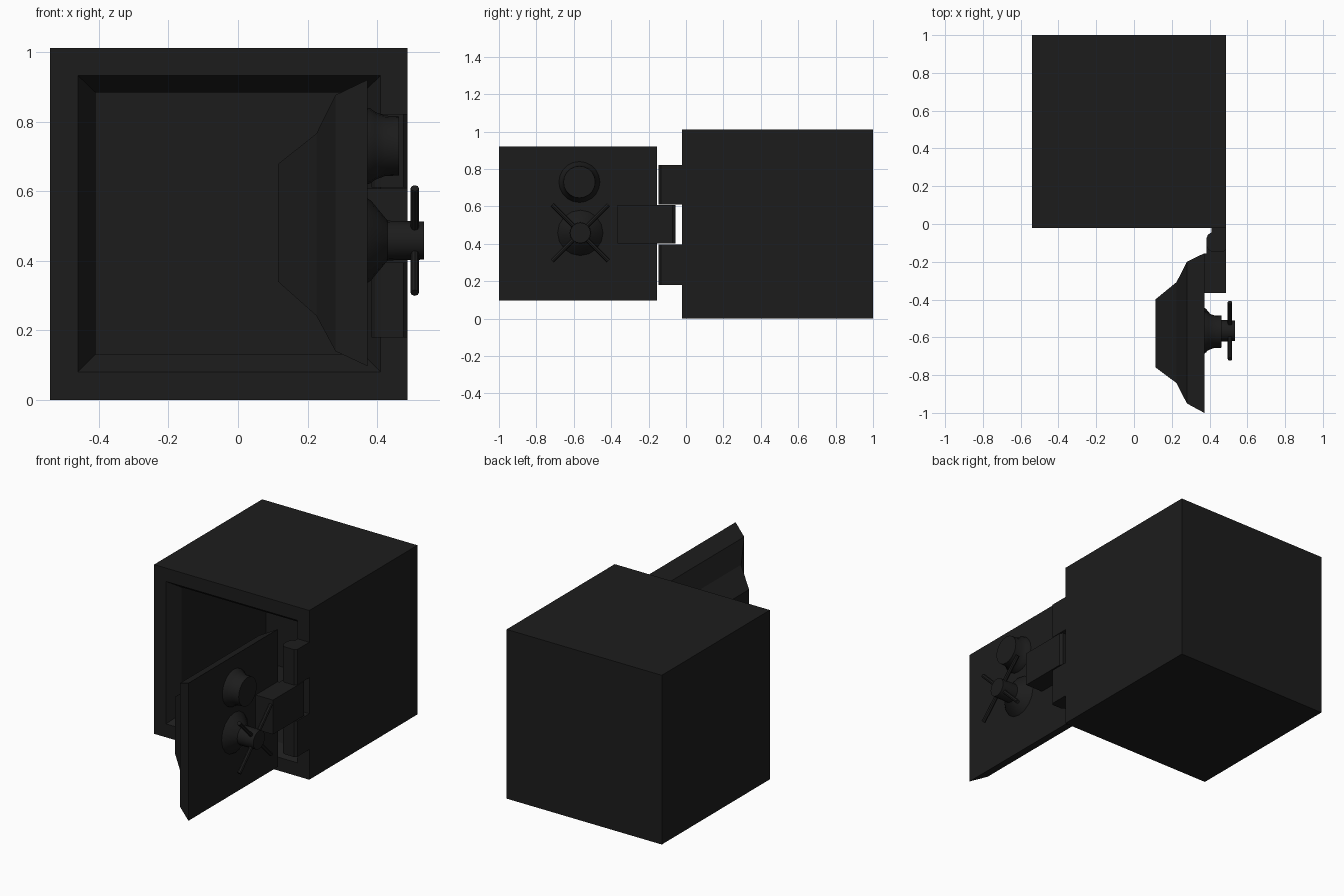
import bpy, bmesh
from math import sin, cos, pi, radians
from mathutils import Matrix, Vector

if "Cube" in bpy.data.objects:
    bpy.data.objects.remove(bpy.data.objects["Cube"])

steel = bpy.data.materials.new("dark_steel")
steel.diffuse_color = (0.012, 0.012, 0.012, 1)
steel.use_nodes = True
steel.node_tree.nodes["Principled BSDF"].inputs["Base Color"].default_value = steel.diffuse_color


def finish(bm, name, smooth=False):
    bmesh.ops.recalc_face_normals(bm, faces=bm.faces)
    me = bpy.data.meshes.new(name)
    bm.to_mesh(me)
    bm.free()
    me.materials.append(steel)
    ob = bpy.data.objects.new(name, me)
    bpy.context.collection.objects.link(ob)
    if smooth:
        bpy.ops.object.select_all(action='DESELECT')
        ob.select_set(True)
        bpy.context.view_layer.objects.active = ob
        bpy.ops.object.shade_smooth_by_angle(angle=radians(35))
    return ob


def loft(name, sections, smooth=False):
    """Skin a list of equal-length point loops and cap both ends."""
    bm = bmesh.new()
    loops = [[bm.verts.new(p) for p in s] for s in sections]
    n = len(loops[0])
    for a, b in zip(loops, loops[1:]):
        for i in range(n):
            j = (i + 1) % n
            bm.faces.new((a[i], a[j], b[j], b[i]))
    bm.faces.new(loops[0])
    bm.faces.new(loops[-1])
    return finish(bm, name, smooth)


def rect_xz(y, x0, x1, z0, z1):
    return [(x0, y, z0), (x1, y, z0), (x1, y, z1), (x0, y, z1)]


def rect_yz(x, y0, y1, z0, z1):
    return [(x, y0, z0), (x, y1, z0), (x, y1, z1), (x, y0, z1)]


def turned(name, cy, cz, profile, seg=16):
    """Turned part about an axis parallel to x; profile is (x, radius)."""
    loft(name, [[(x, cy + r * cos(2 * pi * i / seg), cz + r * sin(2 * pi * i / seg))
                 for i in range(seg)] for x, r in profile], True)


def prism(name, outline, z0, z1):
    loft(name, [[(x, y, z) for x, y in outline] for z in (z0, z1)])


# Hollow body: back, outer walls, front rim, bevelled mouth, cavity
loft("safe_body", [
    rect_xz(1.0, -0.54, 0.487, 0, 1.012),
    rect_xz(-0.022, -0.54, 0.487, 0, 1.012),
    rect_xz(-0.022, -0.46, 0.41, 0.08, 0.932),
    rect_xz(0.05, -0.41, 0.36, 0.13, 0.884),
    rect_xz(0.85, -0.41, 0.36, 0.13, 0.884)])

# Stepped plug door, swung open
loft("door", [
    rect_yz(0.372, -1.0, -0.155, 0.097, 0.92),
    rect_yz(0.28, -0.95, -0.20, 0.14, 0.876),
    rect_yz(0.225, -0.842, -0.308, 0.242, 0.765),
    rect_yz(0.115, -0.76, -0.398, 0.34, 0.678)])

# Hinge: two knuckles on the body, one leaf on the door
knuckle = [(0.487, -0.02), (0.41, -0.02), (0.41, -0.045), (0.392, -0.056),
           (0.383, -0.075), (0.383, -0.115), (0.393, -0.135), (0.412, -0.147),
           (0.475, -0.147), (0.487, -0.135)]
prism("upper_hinge", knuckle, 0.61, 0.822)
prism("lower_hinge", knuckle, 0.18, 0.395)
leaf = [(0.487, -0.072), (0.475, -0.055), (0.412, -0.055), (0.392, -0.063),
        (0.383, -0.085), (0.383, -0.155), (0.37, -0.155), (0.37, -0.365),
        (0.487, -0.365)]
prism("door_hinge_leaf", leaf, 0.402, 0.607)

# Combination dial
turned("dial", -0.57, 0.73, [(0.365, 0.111), (0.38, 0.108), (0.395, 0.097),
                             (0.422, 0.087), (0.463, 0.085)], 20)

# Handle hub with flared base
turned("handle_hub", -0.565, 0.458, [(0.365, 0.126), (0.382, 0.115), (0.43, 0.057),
                                     (0.535, 0.055)], 16)

# Two crossed bars make the four spokes
for name, sign in (("spoke_bar_a", 1), ("spoke_bar_b", -1)):
    bm = bmesh.new()
    bmesh.ops.create_cone(bm, cap_ends=True, segments=8, radius1=0.012,
                          radius2=0.012, depth=0.425)
    bm.transform(Matrix.Translation(Vector((0.508, -0.565, 0.458)))
                 @ Matrix.Rotation(sign * pi / 4, 4, 'X'))
    finish(bm, name, True)
